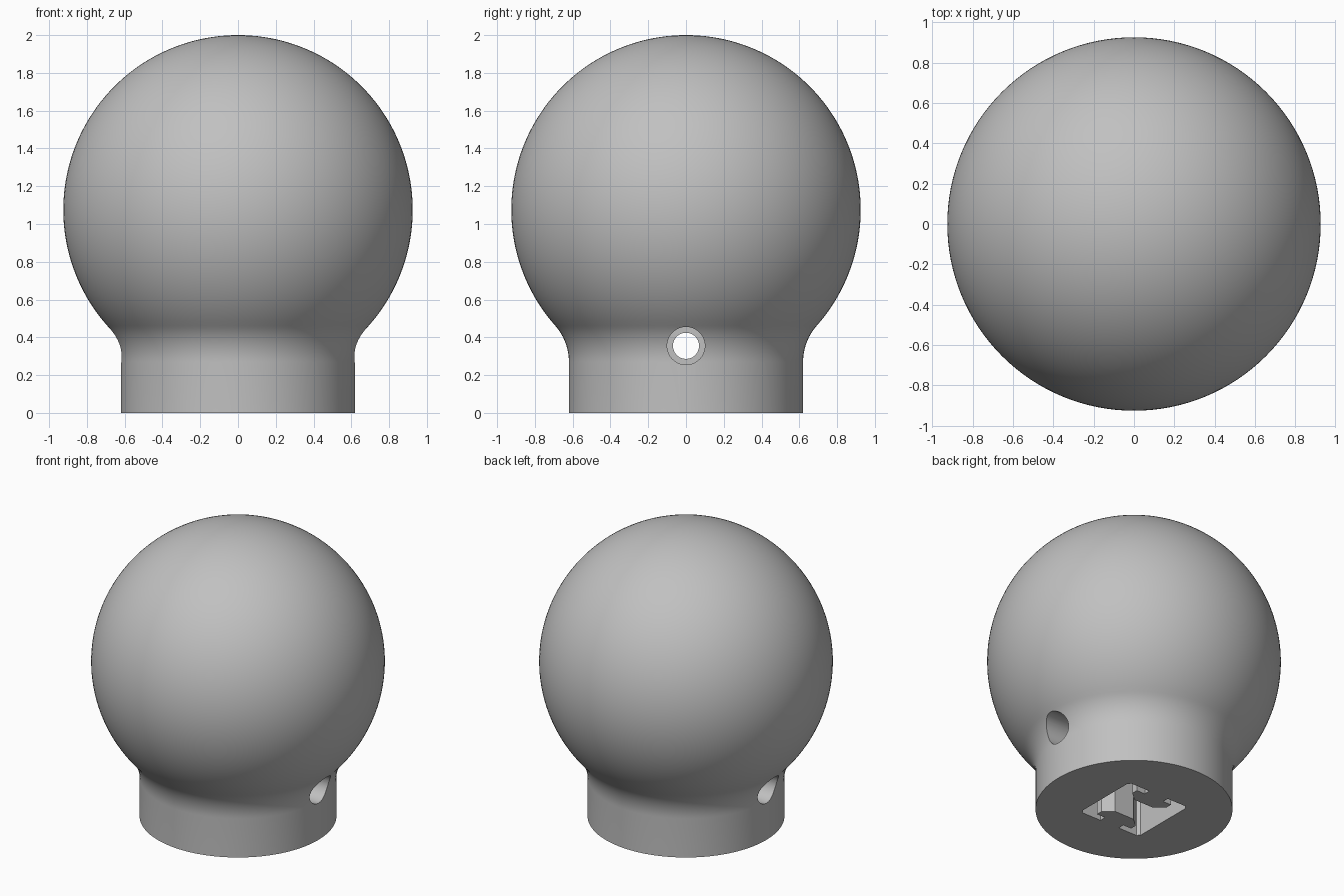
import bpy
import bmesh
from math import sin, cos, pi, radians, atan2, hypot
from mathutils import Matrix, Vector

cube = bpy.data.objects.get("Cube")
if cube:
    bpy.data.objects.remove(cube, do_unlink=True)

BALL_R, BALL_Z = 0.925, 1.075
NECK_R, NECK_TOP = 0.62, 0.27
HOLE_Z = 0.355
SOCKET_DEPTH = 0.6

grey = bpy.data.materials.new("plain grey")
grey.use_nodes = True
colour = (0.53, 0.53, 0.53, 1)
grey.diffuse_color = colour
grey.node_tree.nodes["Principled BSDF"].inputs["Base Color"].default_value = colour


def make_object(name, bm):
    bmesh.ops.recalc_face_normals(bm, faces=bm.faces)
    mesh = bpy.data.meshes.new(name)
    bm.to_mesh(mesh)
    bm.free()
    mesh.materials.append(grey)
    obj = bpy.data.objects.new(name, mesh)
    bpy.context.collection.objects.link(obj)
    return obj


def arc(cx, cz, r, start, end, steps):
    angles = [start + (end - start) * i / steps for i in range(steps + 1)]
    return [(cx + r * cos(a), cz + r * sin(a)) for a in angles]


def cylinder_x(name, radius, x0, x1):
    bm = bmesh.new()
    place = Matrix.Translation(((x0 + x1) / 2, 0, HOLE_Z)) @ Matrix.Rotation(pi / 2, 4, "Y")
    bmesh.ops.create_cone(bm, cap_ends=True, segments=64, radius1=radius,
                          radius2=radius, depth=x1 - x0, matrix=place)
    return make_object(name, bm)


# Ball on a round neck, joined by a fillet tangent to both
drop = BALL_Z - NECK_TOP
fillet = (NECK_R**2 + drop**2 - BALL_R**2) / (2 * (BALL_R - NECK_R))
join = atan2(-drop, NECK_R + fillet)
profile = [(0, 0), (NECK_R, 0)]
profile += arc(NECK_R + fillet, NECK_TOP, fillet, pi, join + pi, 12)
profile += arc(0, BALL_Z, BALL_R, join, pi / 2, 64)[1:-1] + [(0, BALL_Z + BALL_R)]

bm = bmesh.new()
verts = [bm.verts.new((x, 0, z)) for x, z in profile]
edges = [bm.edges.new(pair) for pair in zip(verts, verts[1:])]
bmesh.ops.spin(bm, geom=verts + edges, cent=(0, 0, 0), axis=(0, 0, 1),
               angle=2 * pi, steps=128)
bmesh.ops.remove_doubles(bm, verts=bm.verts, dist=0.0001)
knob = make_object("ball_knob", bm)

# Socket for a square bar with one undercut slot on its front and back
quarter = [(0.22, 0.24), (0.24, 0.22)]
slot = [(0.075, 0.095), (0.14, 0.15), (0.14, 0.195), (0.075, 0.195), (0.075, 0.24)]
right_back = slot + quarter
outline = right_back + [(x, -y) for x, y in reversed(right_back)]
outline += [(-x, -y) for x, y in right_back]
outline += [(-x, y) for x, y in reversed(right_back)]
bm = bmesh.new()
base = bm.faces.new([bm.verts.new((x, y, -0.1)) for x, y in outline])
raised = bmesh.ops.extrude_face_region(bm, geom=[base])["geom"]
bmesh.ops.translate(bm, vec=Vector((0, 0, SOCKET_DEPTH + 0.1)),
                    verts=[v for v in raised if isinstance(v, bmesh.types.BMVert)])

# Cross bolt hole with a counterbore at each end
cutters = [
    make_object("socket_cutter", bm),
    cylinder_x("bolt_hole_cutter", 0.069, -1, 1),
    cylinder_x("left_counterbore_cutter", 0.1, 0.45, 1),
    cylinder_x("right_counterbore_cutter", 0.1, -1, -0.45),
]

bpy.ops.object.select_all(action="DESELECT")
bpy.context.view_layer.objects.active = knob
knob.select_set(True)
for cutter in cutters:
    cutter.hide_render = True
    cut = knob.modifiers.new(cutter.name, "BOOLEAN")
    cut.operation = "DIFFERENCE"
    cut.solver = "EXACT"
    cut.object = cutter
    bpy.ops.object.modifier_apply(modifier=cut.name)
    bpy.data.objects.remove(cutter, do_unlink=True)

bpy.ops.object.shade_smooth_by_angle(angle=radians(30))
